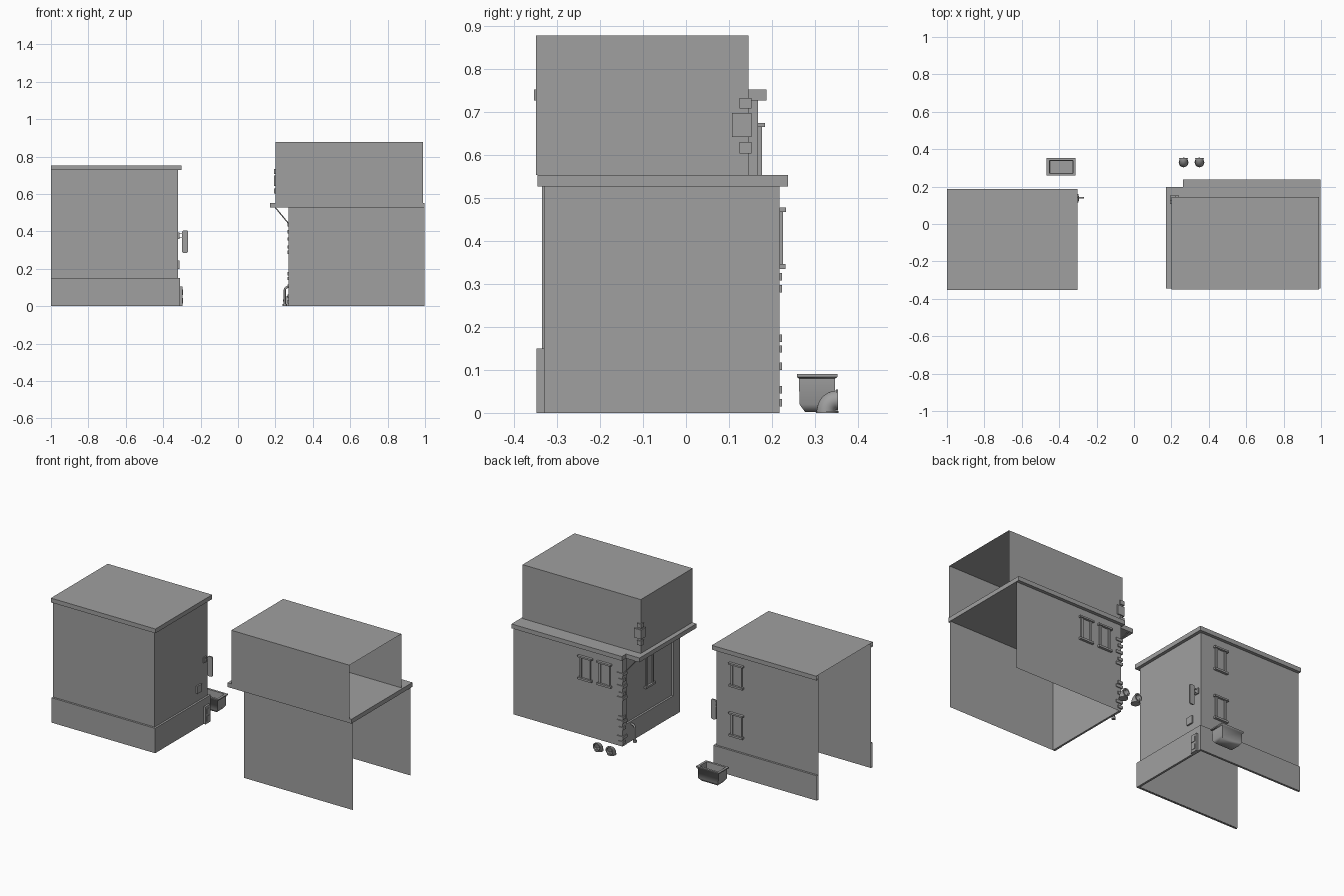
import bpy, bmesh, math
from mathutils import Vector

if "Cube" in bpy.data.objects:
    bpy.data.objects.remove(bpy.data.objects["Cube"])

GREY = bpy.data.materials.new("grey_plaster")
GREY.diffuse_color = (0.35, 0.35, 0.35, 1)
GREY.use_nodes = True
GREY.node_tree.nodes["Principled BSDF"].inputs["Base Color"].default_value = GREY.diffuse_color


def finish(name, bm, smooth=0):
    bmesh.ops.recalc_face_normals(bm, faces=bm.faces)
    me = bpy.data.meshes.new(name)
    bm.to_mesh(me)
    bm.free()
    me.materials.append(GREY)
    ob = bpy.data.objects.new(name, me)
    bpy.context.collection.objects.link(ob)
    if smooth:
        bpy.ops.object.select_all(action='DESELECT')
        ob.select_set(True)
        bpy.context.view_layer.objects.active = ob
        bpy.ops.object.shade_smooth_by_angle(angle=math.radians(smooth))
    return ob


def loft(name, loops, closed=True, start=False, end=False, smooth=0):
    """Skin between matching point loops, with optional end caps."""
    bm = bmesh.new()
    rows = [[bm.verts.new(p) for p in loop] for loop in loops]
    n = len(rows[0])
    for a, b in zip(rows, rows[1:]):
        for i in range(n if closed else n - 1):
            j = (i + 1) % n
            bm.faces.new((a[i], a[j], b[j], b[i]))
    if start:
        bm.faces.new(rows[0])
    if end:
        bm.faces.new(rows[-1])
    return finish(name, bm, smooth)


def boxes(name, items):
    """One object from several (x0, x1, y0, y1, z0, z1) boxes."""
    bm = bmesh.new()
    for x0, x1, y0, y1, z0, z1 in items:
        vs = bmesh.ops.create_cube(bm, size=1)['verts']
        for v in vs:
            v.co = Vector(((x0 + x1) / 2 + v.co.x * (x1 - x0),
                           (y0 + y1) / 2 + v.co.y * (y1 - y0),
                           (z0 + z1) / 2 + v.co.z * (z1 - z0)))
    return finish(name, bm)


def u_walls(xo, xi, y0, y1, z):
    """Three-sided wall outline, open at the outer end xo."""
    return [(xo, y0, z), (xi, y0, z), (xi, y1, z), (xo, y1, z)]


def circle(r, n=16):
    return [(r * math.cos(2 * math.pi * i / n), r * math.sin(2 * math.pi * i / n)) for i in range(n)]


def tube(name, path, r):
    cu = bpy.data.curves.new(name, 'CURVE')
    cu.dimensions = '3D'
    cu.bevel_depth = r
    cu.bevel_resolution = 2
    cu.use_fill_caps = True
    cu.materials.append(GREY)
    sp = cu.splines.new('POLY')
    sp.points.add(len(path) - 1)
    for p, co in zip(sp.points, path):
        p.co = (*co, 1)
    sp.use_smooth = True
    ob = bpy.data.objects.new(name, cu)
    bpy.context.collection.objects.link(ob)
    return ob


# left building: plain wall shell, with base band and cornice wrapped round it
def left_band(name, levels, end=False):
    loft(name, [u_walls(-1, -0.322 + o, -0.335 - o, 0.168 + o, z) for o, z in levels],
         closed=False, end=end)


left_band("left_walls", [(0, 0), (0, 0.75)])
left_band("left_base", [(0.001, 0), (0.013, 0), (0.013, 0.15), (0.001, 0.15)])
left_band("left_cornice", [(0, 0.727), (0.019, 0.727), (0.019, 0.753)], end=True)

# right building: lower walls, with posts and plinth framing the alley side
loft("right_lower_walls", [u_walls(0.998, 0.285, -0.33, 0.217, z) for z in (0, 0.53)], closed=False)
boxes("alley_frame", [(0.271, 0.285, -0.33, -0.27, 0, 0.527), (0.271, 0.285, 0.18, 0.217, 0, 0.527),
                      (0.273, 0.285, -0.27, 0.18, 0, 0.12)])

# floor slab notched at the corner
slab = [(0.172, -0.345), (0.998, -0.345), (0.998, 0.237), (0.262, 0.237), (0.262, 0.197), (0.172, 0.197)]
loft("floor_slab", [[(x, y, z) for x, y in slab] for z in (0.527, 0.553)], start=True, end=True)

# upper storey
loft("upper_storey", [u_walls(0.988, 0.2, -0.349, 0.145, z) for z in (0.553, 0.878)],
     closed=False, end=True)


# windows: pane, jambs, header, sill (u runs along the wall, d is depth outwards)
def window(name, u, wall, z, h=0.143, alley=False):
    parts = [(-0.030, 0.030, 0.003, 0.01, h - 0.01), (-0.036, -0.024, 0.009, 0.01, h - 0.01),
             (0.024, 0.036, 0.009, 0.01, h - 0.01),
             (-0.048, 0.048, 0.016, h - 0.01, h), (-0.046, 0.046, 0.015, 0, 0.012)]
    if alley:
        boxes(name, [(wall - d, wall, u + a, u + b, z + c, z + e) for a, b, d, c, e in parts])
    else:
        boxes(name, [(u + a, u + b, wall, wall + d, z + c, z + e) for a, b, d, c, e in parts])


window("left_window_upper", -0.457, 0.168, 0.532)
window("left_window_lower", -0.457, 0.168, 0.233)
window("right_window_outer", 0.517, 0.217, 0.335)
window("right_window_inner", 0.388, 0.217, 0.335)
window("alley_window", -0.055, 0.285, 0.26, 0.22, alley=True)

# corner bricks of the lower storey, wrapping both faces
bricks = []
for i, z in enumerate((0.015, 0.045, 0.1, 0.14, 0.165, 0.28, 0.308, 0.35, 0.39, 0.425)):
    s = 0.042 if i % 2 else 0.03
    bricks += [(0.265, 0.265 + s, 0.217, 0.223, z, z + 0.017),
               (0.265, 0.271, 0.223 - s, 0.217, z, z + 0.017)]
boxes("corner_bricks", bricks)

# corner blocks of the upper storey
boxes("corner_blocks", [(0.193, 0.222, 0.124, 0.152, 0.603, 0.63),
                        (0.193, 0.24, 0.107, 0.152, 0.642, 0.698),
                        (0.193, 0.222, 0.124, 0.152, 0.708, 0.733)])

# diagonal strut under the slab
tube("slab_strut", [(0.2, 0.19, 0.527), (0.272, 0.19, 0.44)], 0.003)

# standpipe curving out of the alley wall down to the ground
arc = [(0.268 - 0.018 * math.sin(t), 0.13, 0.085 + 0.018 * math.cos(t))
       for t in [i * math.pi / 12 for i in range(7)]]
tube("standpipe", [(0.284, 0.13, 0.103)] + arc + [(0.25, 0.13, 0)], 0.006)
loft("standpipe_foot", [[(0.25 + x, 0.13 + y, z) for x, y in circle(0.011, 12)] for z in (0, 0.012)],
     start=True, end=True, smooth=40)

# hanging sign with rounded corners, on two arms
sign = []
for cx, cz, a0 in ((-0.276, 0.395, 0), (-0.290, 0.395, 90), (-0.290, 0.295, 180), (-0.276, 0.295, 270)):
    for k in range(4):
        t = math.radians(a0 + 30 * k)
        sign.append((cx + 0.010 * math.cos(t), cz + 0.010 * math.sin(t)))
loft("hanging_sign", [[(x, y, z) for x, z in sign] for y in (0.136, 0.144)], start=True, end=True)
boxes("sign_arms", [(-0.322, -0.314, 0.126, 0.154, 0.36, 0.393),
                    (-0.318, -0.295, 0.138, 0.142, 0.385, 0.389),
                    (-0.318, -0.295, 0.138, 0.142, 0.364, 0.368)])

# wall vent and meter cabinet on the left building
boxes("wall_vent", [(-0.322, -0.313, 0.062, 0.105, 0.2, 0.245)])
boxes("meter_cabinet", [(-0.309, -0.297, 0.115, 0.16, 0, 0.105),
                        (-0.3, -0.294, 0.124, 0.151, 0.06, 0.09),
                        (-0.3, -0.294, 0.124, 0.151, 0.015, 0.045)])


# open waste skip with rim and cavity
def rect(hx, hy, z):
    return [(-0.39 + sx * hx, 0.305 + sy * hy, z) for sx, sy in ((-1, -1), (1, -1), (1, 1), (-1, 1))]


loft("waste_skip", [rect(*p) for p in (
    (0.054, 0.028, 0.002), (0.067, 0.041, 0.02), (0.069, 0.042, 0.08), (0.077, 0.047, 0.083),
    (0.077, 0.047, 0.09), (0.063, 0.034, 0.09), (0.06, 0.031, 0.03))], start=True, end=True, smooth=60)

# two cowl vents bending from the ground towards the back
for side, cx in (("left", 0.265), ("right", 0.35)):
    rings = []
    for i in range(9):
        t = i * math.pi / 16
        rings.append([(cx + a, 0.352 - (0.026 + b) * math.cos(t), 0.004 + (0.026 + b) * math.sin(t))
                      for a, b in circle(0.022)])
    loft(side + "_cowl_elbow", rings, smooth=40)
    loft(side + "_cowl_foot", [[(cx + a, 0.329 + b, z) for a, b in circle(0.026)] for z in (0, 0.004)],
         start=True, end=True, smooth=40)
    loft(side + "_cowl_rim", [[(cx + a, y, 0.03 + b) for a, b in circle(r)] for r, y in (
        (0.022, 0.349), (0.024, 0.349), (0.024, 0.354), (0.017, 0.354), (0.015, 0.345))], smooth=40)
